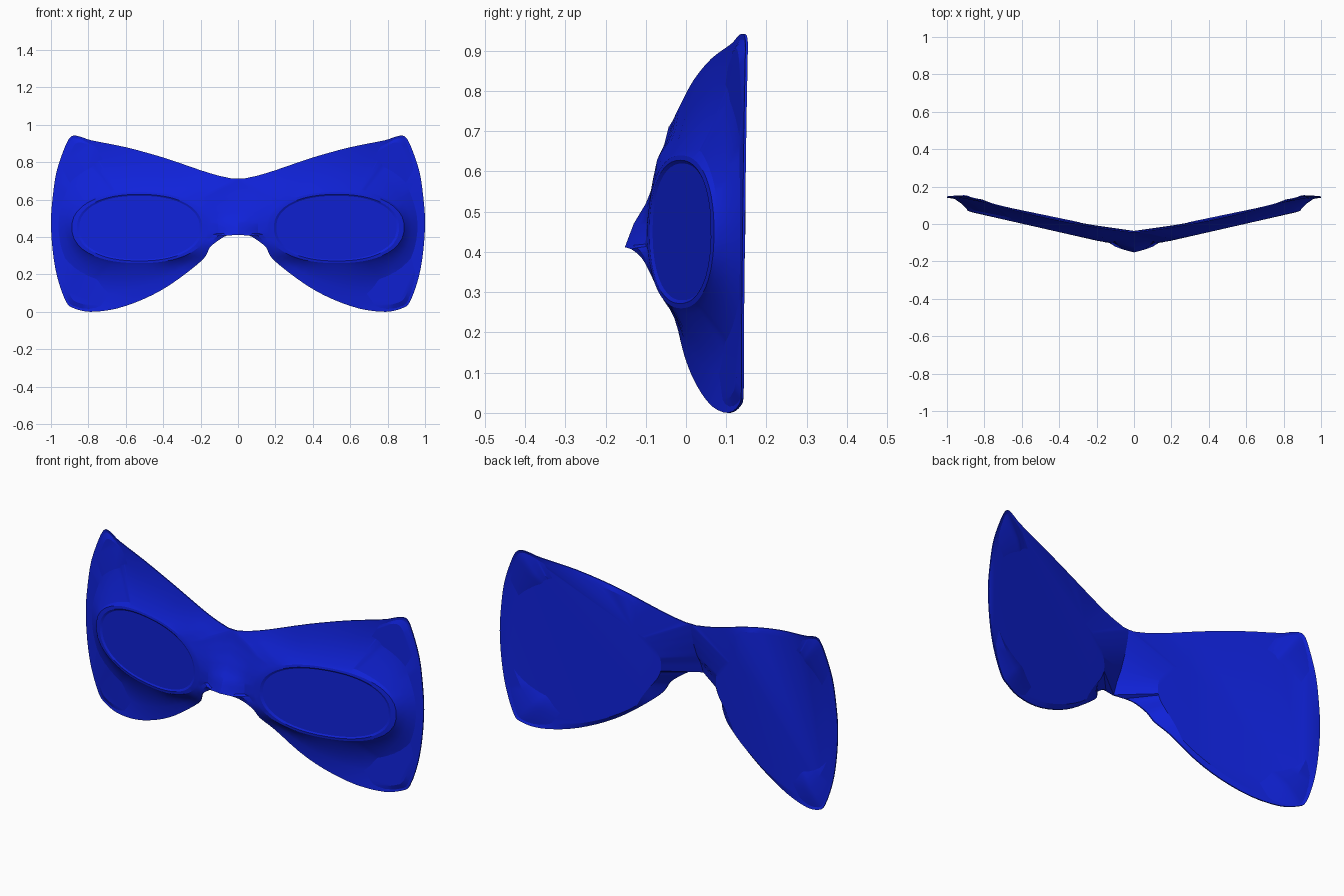
import bpy, bmesh, math

if "Cube" in bpy.data.objects:
    bpy.data.objects.remove(bpy.data.objects["Cube"])

blue = bpy.data.materials.new("mask blue")
blue.diffuse_color = (0.005, 0.016, 0.70, 1)
blue.use_nodes = True
blue.node_tree.nodes["Principled BSDF"].inputs["Base Color"].default_value = blue.diffuse_color

CX, CZ = 0.527, 0.45          # eye centre

def back_y(x, z):             # flat back panel
    return -0.052 + 0.204 * x - 0.012 * (.6 - z)

def edge_y(x, z):             # thin outer edge, bowed around the face
    y = -.045 + .11 * x + .115 * x * x
    if z < .4:
        y -= .009 + .014 * max(0, .8 - x)
    return min(y, .148 - max(0, x - .9) * .02 - .012 * (.9 - z))

def eye_y(x):                 # plane of the eye rim
    return -0.1325 + 0.2276 * x

# Half outline (x, z), clockwise from top centre
edge = [(.03, .712), (.1, .727), (.2, .757), (.4, .825), (.6, .88), (.78, .916), (.83, .932),
        (.87, .942), (.9, .93), (.93, .87), (.97, .75), (.99, .62), (1, .48), (.99, .32),
        (.965, .18), (.92, .055), (.88, .02), (.79, 0), (.65, .017), (.5, .07), (.37, .14),
        (.24, .235)]
# Nose points (x, y, z) along the lower notch and up the ridge
nose = [(.175, -.065, .295), (.15, -.088, .345), (.10, -.11, .385), (.06, -.136, .407),
        (0, -.152, .412), (0, -.13, .47), (0, -.10, .52), (0, -.068, .6), (0, -.052, .66),
        (0, -.043, .712)]
ctrl = [(x, edge_y(x, z), z) for x, z in edge] + nose

def catmull(pts, steps):
    out, n = [], len(pts)
    for i in range(n):
        p = [pts[(i + k) % n] for k in (-1, 0, 1, 2)]
        straight = p[1][0] < .05 or p[2][0] < .05
        for s in range(steps):
            t = s / steps
            if straight:
                q = [a + (b - a) * t for a, b in zip(p[1], p[2])]
            else:
                q = [.5 * (2 * b + (c - a) * t + (2 * a - 5 * b + 4 * c - d) * t * t
                     + (3 * b - a - 3 * c + d) * t ** 3) for a, b, c, d in zip(*p)]
            out.append((min(max(q[0], 0), 1), q[1], max(q[2], 0)))
    return out

outline = catmull(ctrl, 3)

def oval(p, a, b, n=2.25):    # point of the eye oval in the direction of p
    dx, dz = p[0] - CX, p[2] - CZ
    r = (abs(dx / a) ** n + abs(dz / b) ** n) ** (-1 / n)
    return CX + dx * r, CZ + dz * r

def front_ring(t, f_top, f_low, f_nose):
    ring = []
    for p in outline:
        x, z = oval(p, .362, .19)
        up = min(max((p[2] - .2) / .5, 0), 1)
        f = f_low + (f_top - f_low) * up
        w = min(max((.25 - p[0]) / .15, 0), 1)     # blend from cheek to nose
        g = f + (f_nose - f) * w
        y = p[1] + (eye_y(x) - p[1]) * g
        ring.append((p[0] + (x - p[0]) * t, y, p[2] + (z - p[2]) * t))
    return ring

def eye_ring(a, b, dy):
    pts = [oval(p, a, b) for p in outline]
    return [(x, eye_y(x) + dy, z) for x, z in pts]

def back_ring(t):             # panel rim, leaving a hollow behind the nose
    ring = []
    for p in outline:
        x, z = oval(p, .362, .19)
        k = t * min(max((.3 - p[0]) / .15, .12), 1)
        qx, qz = p[0] + (x - p[0]) * k, p[2] + (z - p[2]) * k
        ring.append((qx, back_y(qx, qz), qz))
    return ring

def finish(bm, name, angle):
    bmesh.ops.remove_doubles(bm, verts=bm.verts, dist=0.0005)
    bmesh.ops.recalc_face_normals(bm, faces=bm.faces)
    me = bpy.data.meshes.new(name)
    bm.to_mesh(me)
    bm.free()
    me.materials.append(blue)
    ob = bpy.data.objects.new(name, me)
    bpy.context.collection.objects.link(ob)
    bpy.ops.object.select_all(action='DESELECT')
    ob.select_set(True)
    bpy.context.view_layer.objects.active = ob
    bpy.ops.object.shade_smooth_by_angle(angle=math.radians(angle))

# Mask shell: back panel, thin edge, flat border, sloping sides, raised eye rim, lens
back_edge = [(x, y + .006, z) for x, y, z in outline]
rings = [back_ring(.98), back_edge, outline,
         front_ring(.36, .12, .06, .35), front_ring(.65, .45, .36, .9),
         front_ring(.94, .85, .85, .95),
         eye_ring(.362, .19, 0), eye_ring(.335, .178, -.002), eye_ring(.322, .17, .003)]
bm = bmesh.new()
for side in (1, -1):
    loops = [[bm.verts.new((side * x, y, z)) for x, y, z in r] for r in rings]
    n = len(outline)
    for k, (a, b) in enumerate(zip(loops, loops[1:])):
        for i in range(n):
            j = (i + 1) % n
            if k == 1 and outline[i][0] < 1e-4 and outline[j][0] < 1e-4:
                continue      # no wall on the centre line
            bm.faces.new((a[i], a[j], b[j], b[i]))
    bm.faces.new(loops[0])
    bm.faces.new(loops[-1])
finish(bm, "eye_mask", 18)
